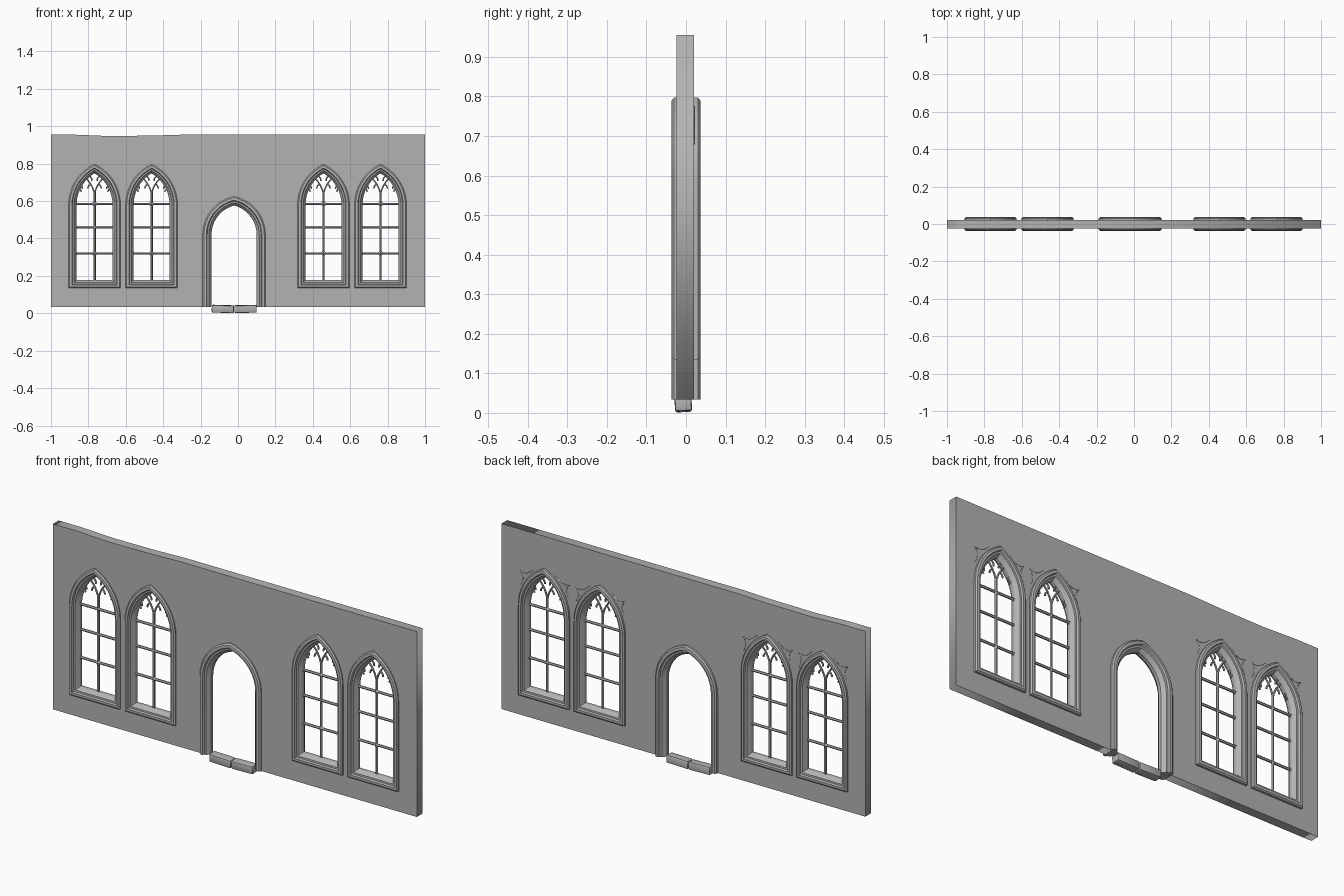
import bpy, bmesh
from math import acos, cos, sin, pi
from mathutils import Matrix, Vector

cube = bpy.data.objects.get("Cube")
if cube:
    bpy.data.objects.remove(cube)

stone = bpy.data.materials.new("grey_stone")
stone.use_nodes = True
stone.diffuse_color = (0.45, 0.45, 0.45, 1)
stone.node_tree.nodes["Principled BSDF"].inputs["Base Color"].default_value = (0.45, 0.45, 0.45, 1)

# Pointed openings: half width, spring height, arch rise, foot height
WINDOW = (0.139, 0.58, 0.217, 0.134)
DOOR = (0.168, 0.42, 0.205, 0.034)
WINDOW_X = {"outer_right": -0.767, "inner_right": -0.462,
            "inner_left": 0.457, "outer_left": 0.762}
DOOR_X = -0.021
# Moulding section: inset from the outer outline, distance in front of the wall centre
SECTION = [(0, 0.030), (0.006, 0.036), (0.018, 0.037), (0.022, 0.028),
           (0.030, 0.027), (0.043, 0.008)]


def outline(shape, inset, has_sill, steps=9):
    """Pointed arch outline from the right foot over the apex to the left foot."""
    w, spring, rise, foot = shape
    radius = (w * w + rise * rise) / (2 * w)
    centre = w - radius
    r = radius - inset
    end = acos(-centre / r)
    half = [(w - inset, foot + inset * has_sill)]
    half += [(centre + r * cos(end * i / steps), spring + r * sin(end * i / steps))
             for i in range(steps + 1)]
    return half + [(-x, z) for x, z in reversed(half[:-1])]


def finish(ob, angle=None):
    if not ob.data.materials:
        ob.data.materials.append(stone)
    bpy.ops.object.select_all(action='DESELECT')
    ob.select_set(True)
    bpy.context.view_layer.objects.active = ob
    if ob.type == 'CURVE':
        bpy.ops.object.convert(target='MESH')
    if angle:
        bpy.ops.object.shade_smooth_by_angle(angle=angle)
    return bpy.context.object


def mesh_object(name, bm, angle=None):
    bmesh.ops.recalc_face_normals(bm, faces=bm.faces)
    me = bpy.data.meshes.new(name)
    bm.to_mesh(me)
    bm.free()
    ob = bpy.data.objects.new(name, me)
    bpy.context.collection.objects.link(ob)
    return finish(ob, angle)


def curve_object(name, paths, closed=False, bevel=0, flat=False, extrude=0):
    cu = bpy.data.curves.new(name, 'CURVE')
    cu.dimensions = '2D' if flat else '3D'
    if flat:
        cu.fill_mode = 'BOTH'
        cu.extrude = extrude
    else:
        cu.bevel_depth = bevel
        cu.bevel_resolution = 1
        cu.use_fill_caps = True
    for path in paths:
        sp = cu.splines.new('POLY')
        sp.points.add(len(path) - 1)
        for p, co in zip(sp.points, path):
            p.co = (*co, 1)
        sp.use_cyclic_u = closed
    ob = bpy.data.objects.new(name, cu)
    bpy.context.collection.objects.link(ob)
    return ob


def arch_frame(name, cx, shape, has_sill, scale=1.0):
    """Sweep the moulding section round an opening, on both faces of the wall."""
    section = [(d * scale, -y) for d, y in SECTION]
    section += [(d, -y) for d, y in reversed(section)]
    bm = bmesh.new()
    rings = [[bm.verts.new((cx + x, y, z)) for x, z in outline(shape, d, has_sill)]
             for d, y in section]
    count = len(rings[0])
    for a, b in zip(rings, rings[1:] + rings[:1]):
        for i in range(count if has_sill else count - 1):
            j = (i + 1) % count
            bm.faces.new((a[i], a[j], b[j], b[i]))
    if not has_sill:
        for end in (0, -1):
            bm.faces.new([ring[end] for ring in rings])
    return mesh_object(name, bm, 0.45)


def bend(a, b, c, steps=6):
    """Curved path from a to c pulled towards b."""
    a, b, c = Vector(a), Vector(b), Vector(c)
    ts = [i / steps for i in range(steps + 1)]
    return [tuple(a * (1 - t) ** 2 + b * 2 * t * (1 - t) + c * t * t) for t in ts]


# Wall slab with a slightly worn top, a doorway notch and four window holes
doorway = [(DOOR_X + x, z) for x, z in reversed(outline(DOOR, 0.01, False))]
border = [(-1, 0.034)] + doorway + [(1, 0.034), (1, 0.955), (-0.3, 0.955),
          (-0.46, 0.95), (-0.7, 0.948), (-0.87, 0.955), (-1, 0.955)]
holes = [[(cx + x, z) for x, z in outline(WINDOW, 0.01, True)] for cx in WINDOW_X.values()]
wall = curve_object("wall", [[(x, z, 0) for x, z in p] for p in [border] + holes],
                    closed=True, flat=True, extrude=0.0225)
wall.rotation_euler.x = pi / 2
wall.location.y = -0.002
finish(wall)

# Door surround
arch_frame("door_frame", DOOR_X, DOOR, False, 1.1)

# Threshold stones
for side, cx, tilt in (("right", -0.081, 0.03), ("left", 0.04, -0.02)):
    bm = bmesh.new()
    bmesh.ops.create_cube(bm, size=1)
    bmesh.ops.scale(bm, vec=(0.119, 0.043, 0.04), verts=bm.verts)
    bmesh.ops.bevel(bm, geom=bm.edges[:], offset=0.006, segments=2, affect='EDGES', profile=0.5)
    bmesh.ops.transform(bm, verts=bm.verts, matrix=Matrix.Translation((cx, -0.007, 0.0235))
                        @ Matrix.Rotation(tilt, 4, 'Y') @ Matrix.Rotation(0.06, 4, 'X'))
    mesh_object("threshold_stone_" + side, bm, 0.5)


def boss(bm, x, z, size):
    """Four pointed star where two bars cross."""
    rim = []
    for i in range(8):
        r = size if i % 2 == 0 else size * 0.45
        rim.append(bm.verts.new((x + r * cos(i * pi / 4), 0, z + r * sin(i * pi / 4))))
    for y in (-0.011, 0.011):
        tip = bm.verts.new((x, y, z))
        for a, b in zip(rim, rim[1:] + rim[:1]):
            bm.faces.new((a, b, tip))


for label, cx in WINDOW_X.items():
    arch_frame("window_frame_" + label, cx, WINDOW, True)

    # Mullion and cross bars
    bars = [[(cx, 0, 0.165), (cx, 0, 0.645)]]
    bars += [[(cx - 0.103, 0, z), (cx + 0.103, 0, z)] for z in (0.32, 0.46, 0.585)]
    finish(curve_object("window_bars_" + label, bars, bevel=0.0065), 0.9)

    # Branching tracery, cusps and the thin spandrel edges behind the wall
    tracery, spurs = [], []
    for s in (-1, 1):
        def at(x, z, y=0):
            return (cx + s * x, y, z)
        tracery += [bend(at(0, 0.635), at(0.008, 0.69), at(0.057, 0.733)),
                    bend(at(0.098, 0.665), at(0.078, 0.672), at(0.07, 0.65)),
                    bend(at(0.083, 0.69), at(0.064, 0.685), at(0.066, 0.665)),
                    bend(at(0.02, 0.69), at(0.034, 0.685), at(0.036, 0.668)),
                    bend(at(0.03, 0.735), at(0.012, 0.725), at(0.014, 0.708))]
        spurs += [bend(at(0.137, 0.752, 0.02), at(0.1, 0.73, 0.02), at(0.06, 0.775, 0.02)),
                  bend(at(0.137, 0.752, 0.02), at(0.105, 0.72, 0.02), at(0.132, 0.68, 0.02))]
    finish(curve_object("tracery_" + label, tracery, bevel=0.0045), 0.9)
    finish(curve_object("spandrel_edges_" + label, spurs, bevel=0.0025), 0.9)

    # Star bosses on the bars
    bm = bmesh.new()
    for z in (0.32, 0.585):
        boss(bm, cx, z, 0.026)
        for s in (-1, 1):
            boss(bm, cx + s * 0.098, z, 0.015)
    mesh_object("bar_bosses_" + label, bm)
